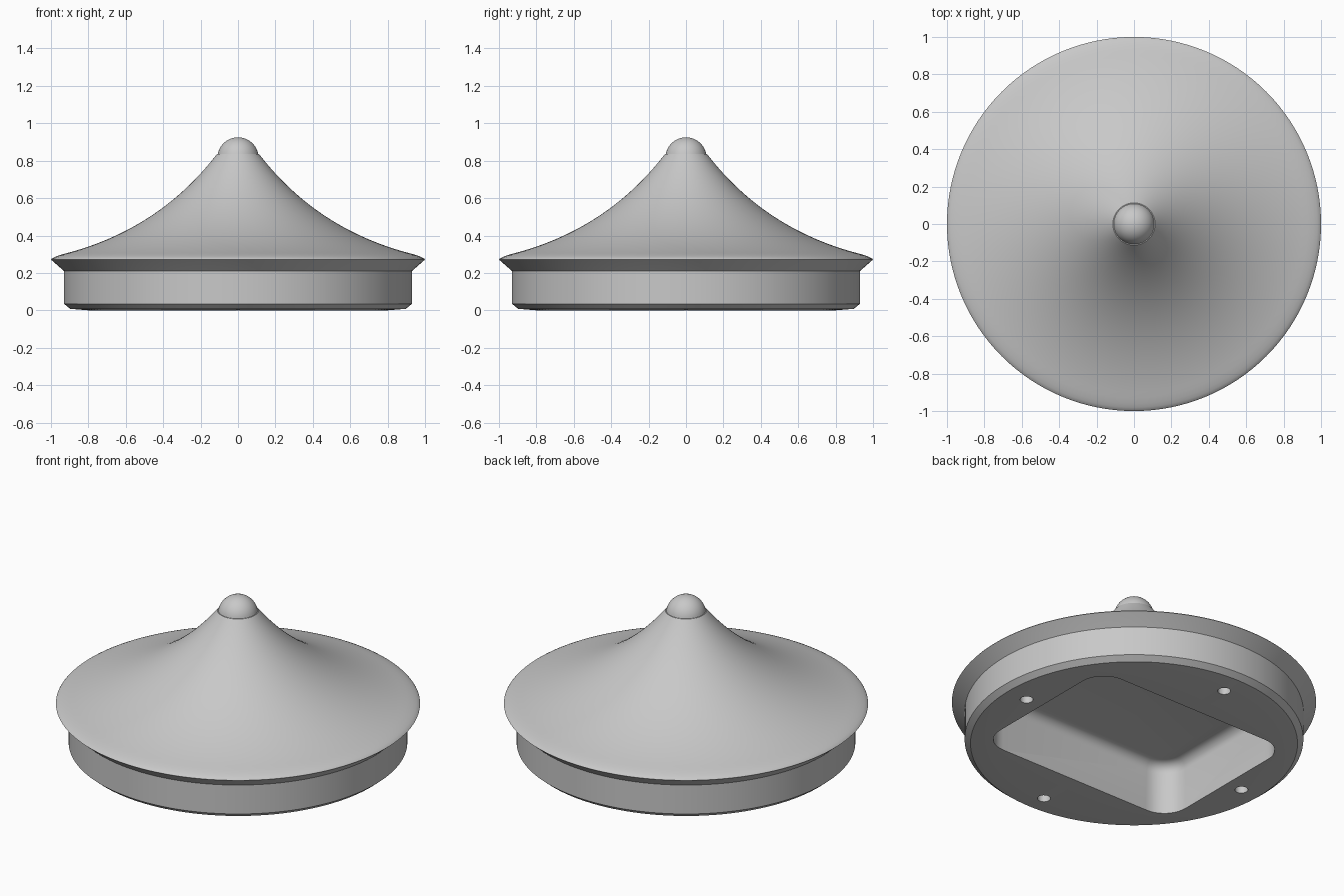
import bpy, bmesh
from math import pi, sin, cos
from mathutils import Matrix, Vector

cube = bpy.data.objects.get("Cube")
if cube:
    bpy.data.objects.remove(cube, do_unlink=True)

grey = bpy.data.materials.new("plain grey")
grey.use_nodes = True
colour = (0.58, 0.58, 0.58, 1)
grey.diffuse_color = colour
grey.node_tree.nodes["Principled BSDF"].inputs["Base Color"].default_value = colour


def make_object(name, bm):
    bmesh.ops.recalc_face_normals(bm, faces=bm.faces[:])
    mesh = bpy.data.meshes.new(name)
    bm.to_mesh(mesh)
    bm.free()
    mesh.materials.append(grey)
    obj = bpy.data.objects.new(name, mesh)
    bpy.context.collection.objects.link(obj)
    return obj


def lathe(name, profile, steps=128):
    """Revolve (radius, height) points that start and end on the axis."""
    bm = bmesh.new()
    verts = [bm.verts.new((r, 0, z)) for r, z in profile]
    edges = [bm.edges.new(pair) for pair in zip(verts, verts[1:])]
    bmesh.ops.spin(bm, geom=verts + edges, cent=(0, 0, 0), axis=(0, 0, 1),
                   angle=2 * pi, steps=steps)
    bmesh.ops.remove_doubles(bm, verts=bm.verts[:], dist=0.0005)
    return make_object(name, bm)


# Body outline: chamfered base, flared rim with a rolled lip, concave slope, ball tip
profile = [(0, 0), (0.8, 0), (0.898, 0.008), (0.93, 0.035), (0.93, 0.21),
           (0.995, 0.267), (1, 0.271), (0.995, 0.277), (0.98, 0.285), (0.96, 0.293)]
start, control, end = Vector((0.93, 0.302)), Vector((0.425, 0.43)), Vector((0.113, 0.835))
for i in range(33):
    t = i / 32
    profile.append(tuple(start * (1 - t) ** 2 + control * 2 * t * (1 - t) + end * t * t))
ball_radius, ball_height = 0.11, 0.815
for i in range(13):
    a = 0.18 + (pi / 2 - 0.18) * i / 12
    profile.append((ball_radius * cos(a), ball_height + ball_radius * sin(a)))
profile[-1] = (0, ball_height + ball_radius)
body = lathe("roof_cap", profile)

# Rounded rectangular pocket in the underside
POCKET_TOP = 0.31
bm = bmesh.new()
bmesh.ops.create_cube(bm, size=1, matrix=Matrix.Translation((0, 0, POCKET_TOP - 0.25))
                      @ Matrix.Diagonal((1.33, 1.01, 0.5, 1)))
upright = [e for e in bm.edges if abs(e.verts[0].co.z - e.verts[1].co.z) > 0.1]
bmesh.ops.bevel(bm, geom=upright, offset=0.15, segments=10, profile=0.5, affect='EDGES')
ceiling = [e for e in bm.edges if all(v.co.z > POCKET_TOP - 0.01 for v in e.verts)]
bmesh.ops.bevel(bm, geom=ceiling, offset=0.06, segments=5, profile=0.5, affect='EDGES')
cutters = [make_object("pocket_cutter", bm)]

# Four screw holes around the pocket
for i in range(4):
    bm = bmesh.new()
    a = i * pi / 2
    bmesh.ops.create_cone(bm, cap_ends=True, segments=24, radius1=0.036, radius2=0.036,
                          depth=0.3, matrix=Matrix.Translation((0.77 * cos(a), 0.77 * sin(a), 0)))
    cutters.append(make_object("screw_hole_cutter", bm))

bpy.context.view_layer.objects.active = body
body.select_set(True)
for cutter in cutters:
    cutter.hide_render = True
    mod = body.modifiers.new("cut", 'BOOLEAN')
    mod.operation = 'DIFFERENCE'
    mod.solver = 'EXACT'
    mod.object = cutter
    bpy.ops.object.modifier_apply(modifier=mod.name)
for cutter in cutters:
    bpy.data.objects.remove(cutter, do_unlink=True)

bpy.ops.object.select_all(action='DESELECT')
body.select_set(True)
bpy.ops.object.shade_smooth_by_angle(angle=pi / 6)
